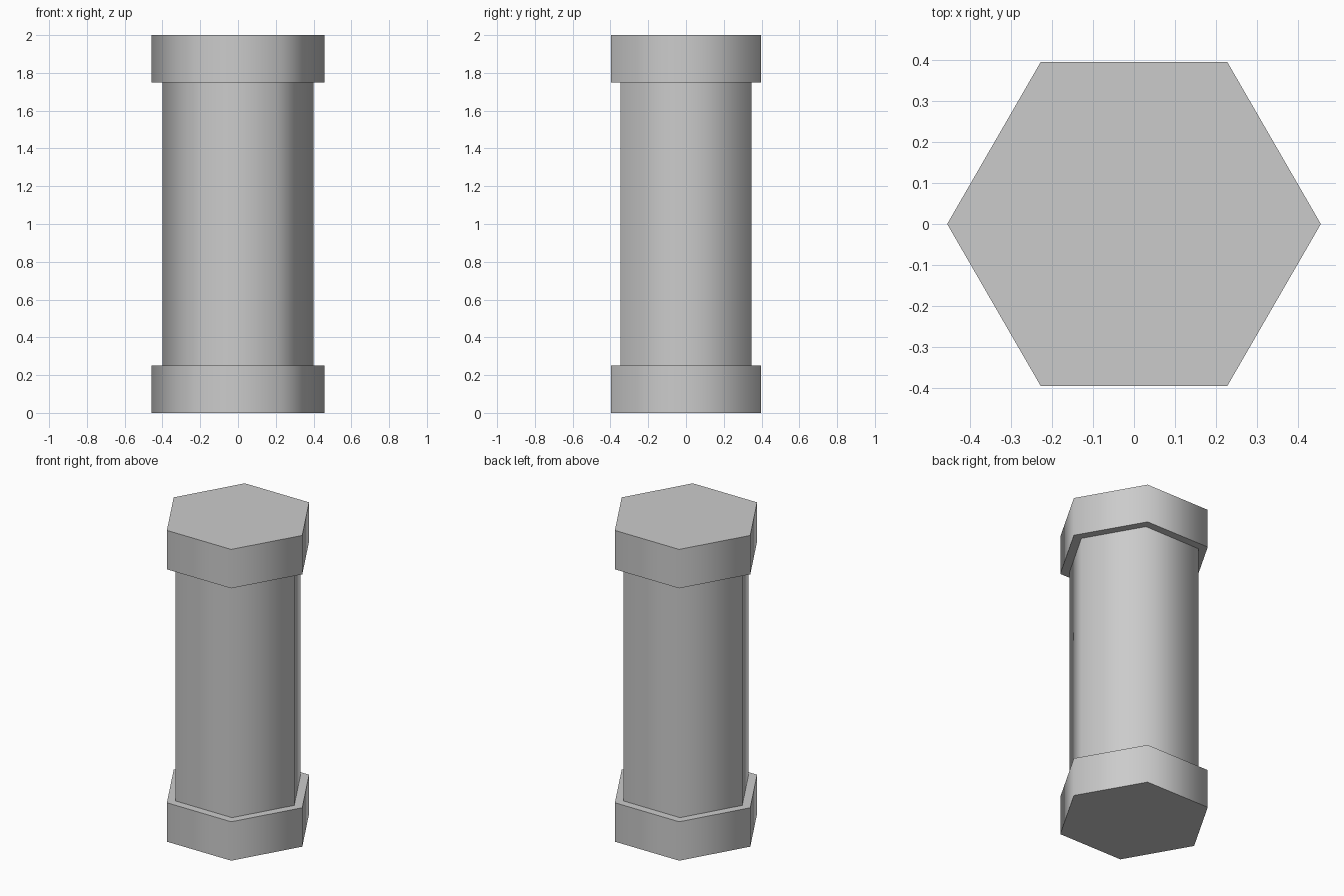
import bpy
from math import radians

if "Cube" in bpy.data.objects:
    bpy.data.objects.remove(bpy.data.objects["Cube"])


def hex_prism(name, radius, z_bottom, z_top):
    """Six-sided prism with corners on the x axis, smooth round the sides."""
    bpy.ops.mesh.primitive_cylinder_add(
        vertices=6, radius=radius, depth=z_top - z_bottom,
        location=(0, 0, (z_bottom + z_top) / 2), rotation=(0, 0, radians(30)))
    obj = bpy.context.object
    obj.name = name
    # sides meet at 60 degrees and stay smooth, end rims at 90 stay sharp
    bpy.ops.object.shade_smooth_by_angle(angle=radians(70))
    return obj


# Narrow column between two wider end caps
hex_prism("base_cap", 0.457, 0.0, 0.25)
hex_prism("shaft", 0.40, 0.25, 1.75)
hex_prism("top_cap", 0.457, 1.75, 2.0)
